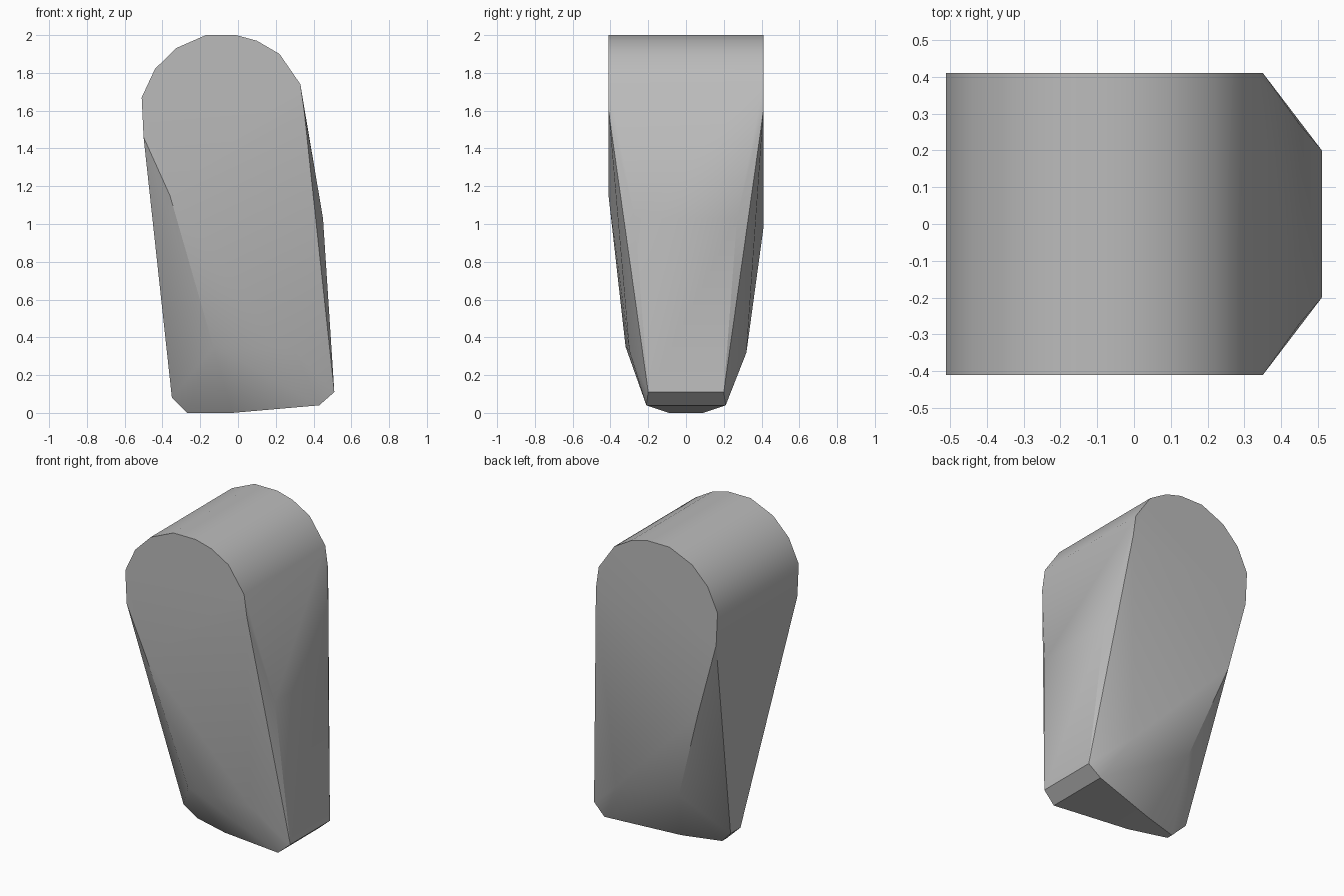
import bpy
import bmesh
import math

cube = bpy.data.objects.get("Cube")
if cube:
    bpy.data.objects.remove(cube, do_unlink=True)

grey = bpy.data.materials.new("stone_grey")
grey.use_nodes = True
colour = (0.5, 0.5, 0.5, 1)
grey.diffuse_color = colour
grey.node_tree.nodes["Principled BSDF"].inputs["Base Color"].default_value = colour

HALF = 0.41

# Rounded top profile (x, z), extruded front to back
arch = [(-0.50, 1.46), (-0.51, 1.67), (-0.44, 1.82), (-0.33, 1.93),
        (-0.17, 2.0), (-0.01, 2.0), (0.10, 1.97), (0.22, 1.90),
        (0.33, 1.74), (0.35, 1.60)]
points = [(x, side * HALF, z) for x, z in arch for side in (-1, 1)]

# Tapering left side, toe and underside, mirrored front to back
paired = [(0.45, 0.27, 1.03), (0.51, 0.20, 0.11), (0.43, 0.21, 0.04),
          (-0.35, 0.05, 0.08), (-0.27, 0.02, 0), (-0.03, 0.09, 0)]
points += [(x, side * y, z) for x, y, z in paired for side in (-1, 1)]

# Uneven corners of the front and the back
points += [(-0.36, -HALF, 1.15), (-0.13, -0.32, 0.35), (0.30, -0.30, 0.33)]
points += [(-0.37, HALF, 0.98), (-0.16, 0.30, 0.37), (0.27, 0.32, 0.32)]

# Wrap the corners in one faceted block
bm = bmesh.new()
for p in points:
    bm.verts.new(p)
hull = bmesh.ops.convex_hull(bm, input=bm.verts)
inside = {v for v in hull["geom_interior"] if isinstance(v, bmesh.types.BMVert)}
bmesh.ops.delete(bm, geom=list(inside), context="VERTS")
bmesh.ops.dissolve_limit(bm, angle_limit=math.radians(1), verts=bm.verts, edges=bm.edges)
bmesh.ops.recalc_face_normals(bm, faces=bm.faces)

mesh = bpy.data.meshes.new("rounded_stone_block")
bm.to_mesh(mesh)
bm.free()
mesh.materials.append(grey)
block = bpy.data.objects.new("rounded_stone_block", mesh)
bpy.context.collection.objects.link(block)

# Soft shading with crisp main edges
bpy.ops.object.select_all(action="DESELECT")
block.select_set(True)
bpy.context.view_layer.objects.active = block
bpy.ops.object.shade_smooth_by_angle(angle=math.radians(30))
